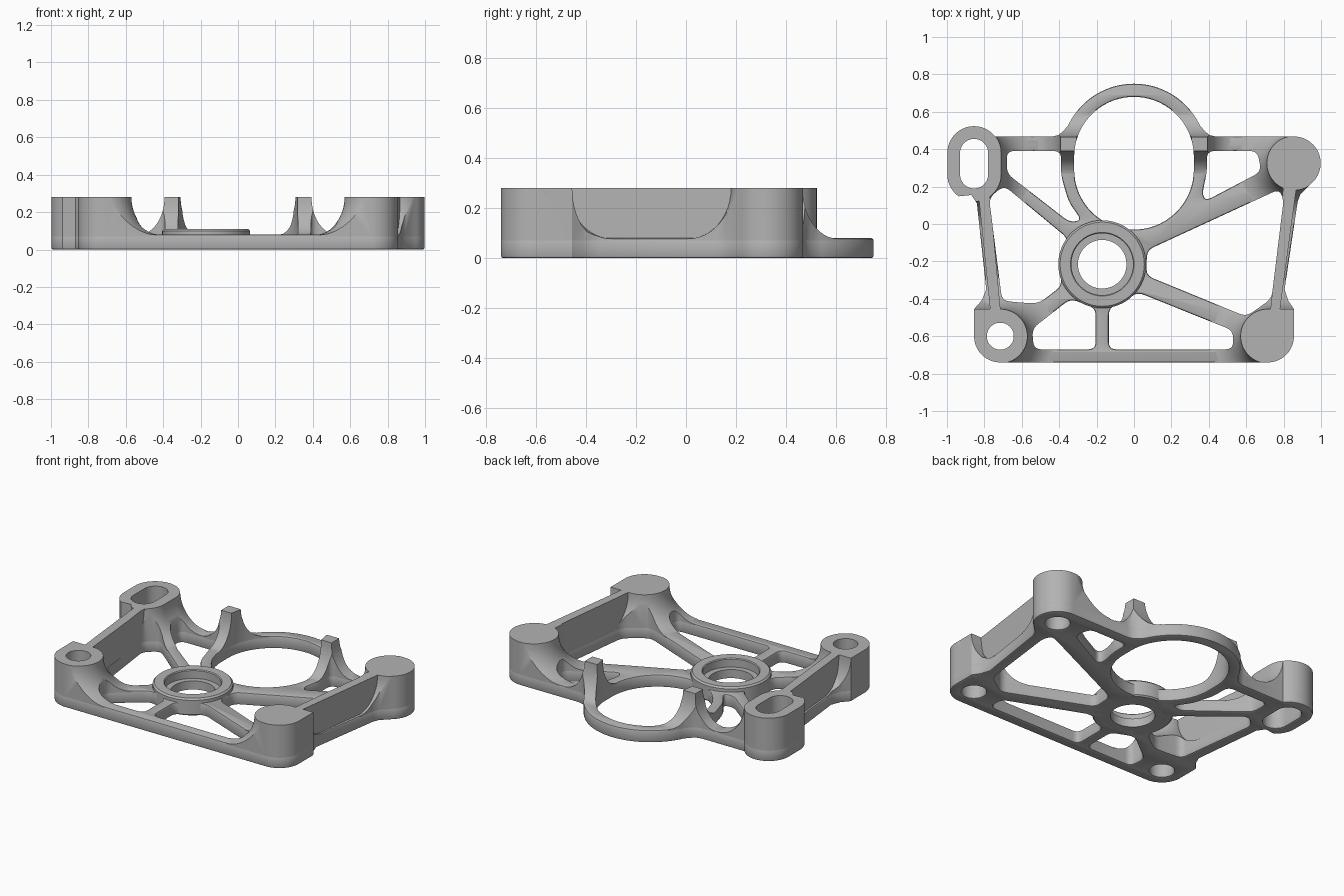
import bpy, bmesh
from math import sin, cos, pi, radians
from mathutils import Vector

cube = bpy.data.objects.get("Cube")
if cube:
    bpy.data.objects.remove(cube)

TOP, PLATE, BEVEL = 0.28, 0.08, 0.01

metal = bpy.data.materials.new("grey metal")
metal.use_nodes = True
grey = (0.45, 0.45, 0.45, 1)
metal.diffuse_color = grey
for node in metal.node_tree.nodes:
    if node.type == 'BSDF_PRINCIPLED':
        node.inputs["Base Color"].default_value = grey


# ---- 2D shape helpers ----
def arc(cx, cy, r, a0, a1, n=24):
    angles = [radians(a0 + (a1 - a0) * i / n) for i in range(n + 1)]
    return [(cx + r * cos(a), cy + r * sin(a)) for a in angles]


def stadium(cx, y0, y1, r):
    gap = 0.0 if y1 > y0 else 180 / 32
    return arc(cx, y1, r, 0, 180 - gap, 31) + arc(cx, y0, r, 180, 360 - gap, 31)


def circle(cx, cy, r):
    return stadium(cx, cy, cy, r)


def rectangle(cx, cy, hx, hy):
    return [(cx - hx, cy - hy), (cx + hx, cy - hy), (cx + hx, cy + hy), (cx - hx, cy + hy)]


def rounded(points, r=0.04, n=6):
    """Round every corner of a polygon."""
    out, pts = [], [Vector(p) for p in points]
    for i, p in enumerate(pts):
        a, b = pts[i - 1] - p, pts[(i + 1) % len(pts)] - p
        s = p + a.normalized() * min(r, a.length * 0.45)
        e = p + b.normalized() * min(r, b.length * 0.45)
        for k in range(n + 1):
            t = k / n
            out.append(tuple(s * (1 - t) ** 2 + p * 2 * t * (1 - t) + e * t ** 2))
    return out


# ---- mesh helpers ----
def evaluated(obj):
    deps = bpy.context.evaluated_depsgraph_get()
    return bpy.data.meshes.new_from_object(obj.evaluated_get(deps))


def make(name, mesh):
    bm = bmesh.new()
    bm.from_mesh(mesh)
    bmesh.ops.remove_doubles(bm, verts=bm.verts, dist=1e-5)
    bmesh.ops.recalc_face_normals(bm, faces=bm.faces)
    bm.to_mesh(mesh)
    bm.free()
    mesh.materials.clear()
    mesh.materials.append(metal)
    obj = bpy.data.objects.new(name, mesh)
    bpy.context.collection.objects.link(obj)
    return obj


def filled(name, loops, z0, z1, bevel=0.0):
    """Extrude an outline with holes, optionally with rounded edges."""
    cu = bpy.data.curves.new(name, 'CURVE')
    cu.dimensions, cu.fill_mode = '2D', 'BOTH'
    cu.extrude = (z1 - z0) / 2 - bevel
    cu.bevel_depth, cu.offset, cu.bevel_resolution = bevel, -bevel, 1
    for loop in loops:
        sp = cu.splines.new('POLY')
        sp.points.add(len(loop) - 1)
        for pt, (x, y) in zip(sp.points, loop):
            pt.co = (x, y, 0, 1)
        sp.use_cyclic_u = True
    tmp = bpy.data.objects.new(name + " outline", cu)
    bpy.context.collection.objects.link(tmp)
    mesh = evaluated(tmp)
    bpy.data.objects.remove(tmp)
    for v in mesh.vertices:
        v.co.z += (z0 + z1) / 2
    return make(name, mesh)


def loft(name, layers, ring=False):
    """Skin equal-length loops; ring joins the last layer to the first."""
    bm = bmesh.new()
    rows = [[bm.verts.new(p) for p in layer] for layer in layers]
    n = len(rows[0])
    pairs = list(zip(rows, rows[1:])) + ([(rows[-1], rows[0])] if ring else [])
    for a, b in pairs:
        for i in range(n):
            bm.faces.new((a[i], a[(i + 1) % n], b[(i + 1) % n], b[i]))
    if not ring:
        bm.faces.new(rows[0])
        bm.faces.new(rows[-1])
    mesh = bpy.data.meshes.new(name)
    bm.to_mesh(mesh)
    bm.free()
    return make(name, mesh)


def flat(loop, z):
    return [(x, y, z) for x, y in loop]


def fillet(reach, n=12):
    """Concave flare as (outward offset, height), from plate to top."""
    ts = [pi / 2 * (1 - i / n) for i in range(n + 1)]
    return [(reach * (1 - cos(t)), PLATE - 0.002 + (TOP - PLATE + 0.002) * (1 - sin(t))) for t in ts]


def clip(obj):
    """Keep only what stands on the frame footprint."""
    mod = obj.modifiers.new("clip", 'BOOLEAN')
    mod.operation, mod.solver, mod.object = 'INTERSECT', 'EXACT', footprint
    mesh, name = evaluated(obj), obj.name
    bpy.data.objects.remove(obj)
    make(name, mesh)


def flared(name, shape, reach):
    prof = fillet(reach)
    layers = [flat(shape(reach), 0.04)] + [flat(shape(o), z) for o, z in prof]
    clip(loft(name, layers))


# ---- frame outline and windows ----
outline = (
    arc(-0.715, -0.6, 0.14, 180, 270) + arc(0.715, -0.6, 0.14, 270, 360)
    + [(0.855, -0.455), (0.825, -0.41), (0.805, -0.35), (0.875, 0.12), (0.89, 0.16)]
    + arc(0.855, 0.325, 0.143, -50, 90)
    + [(0.44, 0.467), (0.405, 0.475), (0.38, 0.495)]
    + arc(0, 0.36, 0.39, 25, 155, 48)
    + [(-0.38, 0.495), (-0.405, 0.475), (-0.44, 0.467), (-0.71, 0.467)]
    + arc(-0.855, 0.38, 0.143, 38, 180) + arc(-0.855, 0.265, 0.143, 180, 235)
    + [(-0.87, 0.155), (-0.84, 0.11), (-0.79, -0.35), (-0.815, -0.41), (-0.855, -0.455)])

windows = [
    [(-0.775, 0.14), (-0.695, 0.205), (-0.35, -0.08), (-0.405, -0.2), (-0.385, -0.33),
     (-0.51, -0.425), (-0.61, -0.42), (-0.705, -0.41)],
    [(-0.68, 0.39), (-0.39, 0.39), (-0.39, 0.26), (-0.35, 0.12), (-0.28, 0.02),
     (-0.345, 0.01), (-0.68, 0.27)],
    [(-0.34, -0.4), (-0.205, -0.45), (-0.205, -0.67), (-0.535, -0.67), (-0.545, -0.56)],
    [(-0.135, -0.67), (-0.135, -0.45), (0.02, -0.365), (0.53, -0.57), (0.53, -0.67)],
    [(0.07, -0.14), (0.775, 0.185), (0.80, 0.13), (0.735, -0.4), (0.6, -0.495), (0.065, -0.275)],
    [(0.39, 0.39), (0.66, 0.39), (0.68, 0.28), (0.385, 0.125), (0.365, 0.16), (0.39, 0.28)]]

loops = [outline] + [rounded(w) for w in windows] + [
    stadium(0, 0.29, 0.36, 0.32), circle(-0.17, -0.215, 0.17),
    stadium(-0.855, 0.265, 0.38, 0.075), circle(0.855, 0.325, 0.072),
    circle(-0.715, -0.6, 0.072), circle(0.715, -0.6, 0.072)]

filled("base_frame", loops, 0, PLATE, BEVEL)
footprint = filled("footprint_cutter", loops, PLATE - BEVEL, TOP + 0.05)
footprint.hide_render = True

# ---- mounting bosses with flared feet ----
for name, x, y0, y1 in (("rear_slotted_boss", -0.855, 0.265, 0.38), ("rear_round_boss", 0.855, 0.325, 0.325),
                        ("front_right_boss", -0.715, -0.6, -0.6), ("front_left_boss", 0.715, -0.6, -0.6)):
    flared(name, lambda o: stadium(x, y0, y1, 0.145 + o), 0.17)

# ---- square shoulders behind the front bosses, and horns on the big ring ----
for side, s in (("right", -1), ("left", 1)):
    prof = [(-0.455 + o, z) for o, z in fillet(0.12)]
    section = [(-0.6, 0.04), (prof[0][0], 0.04)] + prof + [(-0.6, TOP)]
    clip(loft(side + "_shoulder", [[(s * x, y, z) for y, z in section] for x in (0.72, 0.9)]))
    flared(side + "_horn", lambda o: rectangle(s * 0.35, 0.428, 0.043 + o, 0.038 + o), 0.14)

# ---- tall side walls ----
walls = {"right_wall": [(-0.833, 0.17), (-0.772, 0.17), (-0.71, -0.5), (-0.765, -0.5)],
         "left_wall": [(0.872, 0.22), (0.80, 0.22), (0.725, -0.5), (0.775, -0.5)]}
for name, strip in walls.items():
    clip(loft(name, [flat(strip, 0.04), flat(strip, TOP)]))

bpy.data.objects.remove(footprint)

# ---- stepped bearing hub ----
hub = [(0.13, 0.0), (0.13, 0.055), (0.165, 0.055), (0.165, 0.105), (0.17, 0.11),
       (0.225, 0.11), (0.235, 0.1), (0.235, 0.008), (0.227, 0.0)]
loft("bearing_hub", [flat(circle(-0.17, -0.215, r), z) for r, z in hub], ring=True)

# ---- smooth round surfaces, keep edges sharp ----
bpy.ops.object.select_all(action='DESELECT')
parts = [o for o in bpy.context.scene.objects if o.type == 'MESH']
for o in parts:
    o.select_set(True)
bpy.context.view_layer.objects.active = parts[0]
bpy.ops.object.shade_smooth_by_angle(angle=radians(30))
